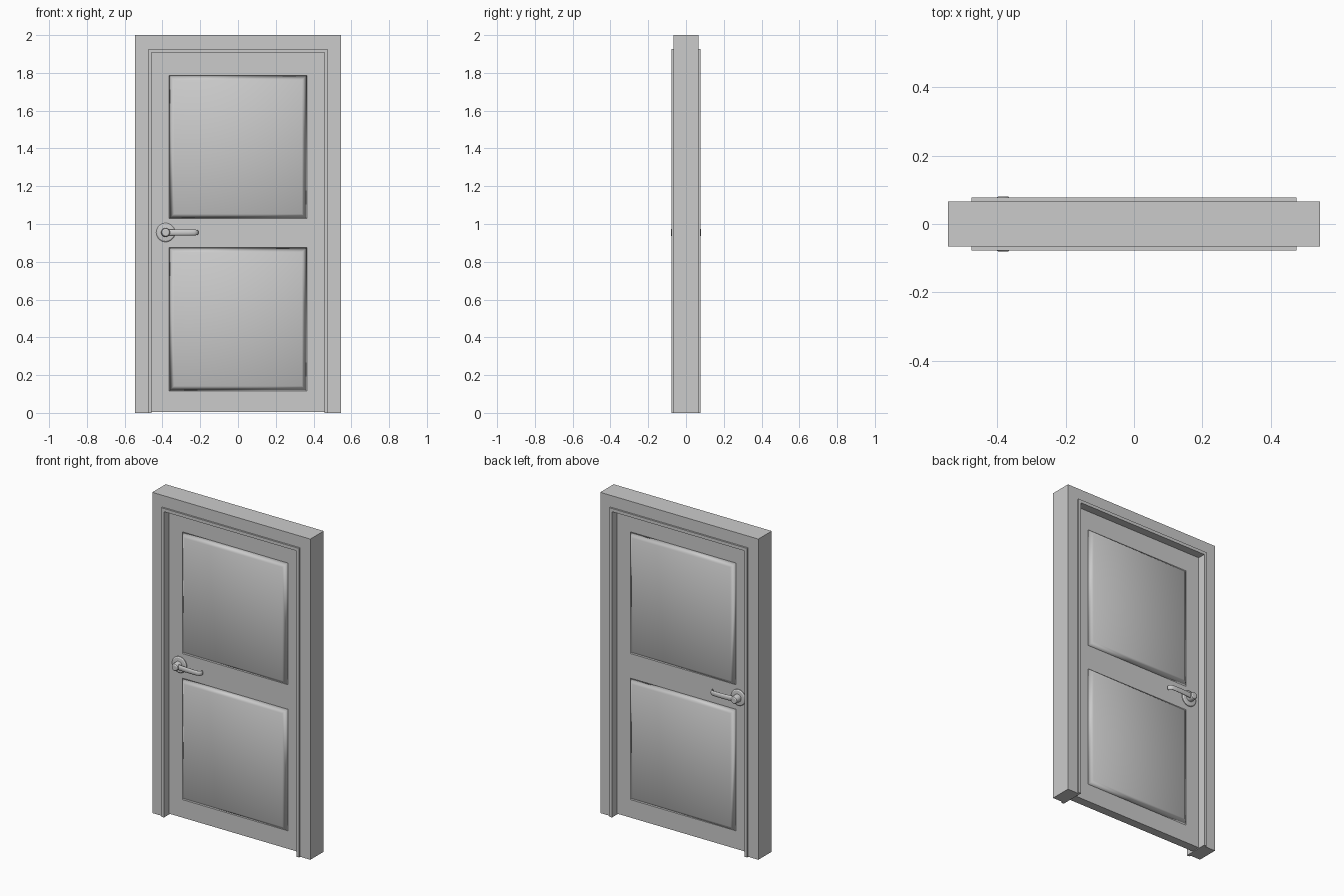
import bpy, bmesh
from math import cos, sin, pi, radians
from mathutils import Vector

cube = bpy.data.objects.get("Cube")
if cube:
    bpy.data.objects.remove(cube)


def material(name, value):
    mat = bpy.data.materials.new(name)
    mat.use_nodes = True
    colour = (value, value, value, 1)
    mat.diffuse_color = colour
    mat.node_tree.nodes["Principled BSDF"].inputs["Base Color"].default_value = colour
    return mat


grey = material("light grey", 0.6)

FACE = 0.027            # half thickness of the door leaf
HANDLE = Vector((-0.383, 0, 0.955))


def finish(name, bm, angle=None):
    bmesh.ops.recalc_face_normals(bm, faces=bm.faces)
    mesh = bpy.data.meshes.new(name)
    bm.to_mesh(mesh)
    bm.free()
    mesh.materials.append(grey)
    obj = bpy.data.objects.new(name, mesh)
    bpy.context.collection.objects.link(obj)
    if angle:
        bpy.ops.object.select_all(action="DESELECT")
        obj.select_set(True)
        bpy.context.view_layer.objects.active = obj
        bpy.ops.object.shade_smooth_by_angle(angle=radians(angle))
    return obj


def slab(name, outline, depth):
    """Extrude an outline in the xz plane through the wall."""
    bm = bmesh.new()
    face = bm.faces.new([bm.verts.new((x, -depth, z)) for x, z in outline])
    out = bmesh.ops.extrude_face_region(bm, geom=[face])
    moved = [v for v in out["geom"] if isinstance(v, bmesh.types.BMVert)]
    bmesh.ops.translate(bm, verts=moved, vec=(0, 2 * depth, 0))
    return finish(name, bm)


def arch(outer, top, inner, head):
    return [(-outer, 0), (-outer, top), (outer, top), (outer, 0),
            (inner, 0), (inner, head), (-inner, head), (-inner, 0)]


def skin(bm, rings):
    """Join rings of points into a closed tube with capped ends."""
    rings = [[bm.verts.new(p) for p in ring] for ring in rings]
    n = len(rings[0])
    for a, b in zip(rings, rings[1:]):
        for i in range(n):
            j = (i + 1) % n
            bm.faces.new((a[i], a[j], b[j], b[i]))
    bm.faces.new(rings[0])
    bm.faces.new(rings[-1])


# Frame, inner lining and door leaf
slab("door_frame", arch(0.545, 2, 0.475, 1.927), 0.066)
slab("frame_lining", arch(0.475, 1.927, 0.457, 1.907), 0.077)
slab("door_leaf", [(-0.457, 0.005), (-0.457, 1.907), (0.457, 1.907), (0.457, 0.005)], FACE)


# Raised panel with sloped borders blended at the corners
def raised_panel(name, side, low, high, half=0.364, slope=0.026, rise=0.019):
    bm = bmesh.new()
    rings = []
    for inset, y in ((0, FACE), (slope, FACE + rise)):
        w, lo, hi = half - inset, low + inset, high - inset
        rings.append([(-w, side * y, lo), (w, side * y, lo), (w, side * y, hi), (-w, side * y, hi)])
    skin(bm, rings)
    for f in bm.faces:
        f.smooth = abs(f.normal.y) < 0.99
    finish(name, bm)


# Round rose and spindle boss, turned about y
def rose(name, side):
    profile = [(0.05, 0), (0.05, 0.004), (0.044, 0.009), (0.024, 0.011),
               (0.023, 0.044), (0.021, 0.049), (0.015, 0.053)]
    bm = bmesh.new()
    n = 32
    skin(bm, [[HANDLE + Vector((r * cos(2 * pi * i / n), side * (FACE + d), r * sin(2 * pi * i / n)))
               for i in range(n)] for r, d in profile])
    finish(name, bm, 30)


# Lever that runs sideways and curls back to the leaf
def lever(name, side):
    path = [Vector(p) for p in ((0, 0.06), (0.03, 0.063), (0.07, 0.066), (0.12, 0.067),
                                (0.15, 0.066), (0.162, 0.062), (0.167, 0.055), (0.168, 0.045))]
    bm = bmesh.new()
    rings = []
    n = 16
    for k, p in enumerate(path):
        t = (path[min(k + 1, len(path) - 1)] - path[max(k - 1, 0)]).normalized()
        thick, tall = 0.0085 - 0.0004 * k, 0.017 - 0.0005 * k
        ring = []
        for i in range(n):
            a = 2 * pi * i / n
            u, h = thick * cos(a), tall * sin(a)
            ring.append(HANDLE + Vector((p.x - t.y * u, side * (p.y + t.x * u), h)))
        rings.append(ring)
    skin(bm, rings)
    finish(name, bm, 40)


for side, label in ((-1, "front"), (1, "back")):
    raised_panel(label + "_lower_panel", side, 0.117, 0.875)
    raised_panel(label + "_upper_panel", side, 1.028, 1.787)
    rose(label + "_handle_rose", side)
    lever(label + "_handle_lever", side)
